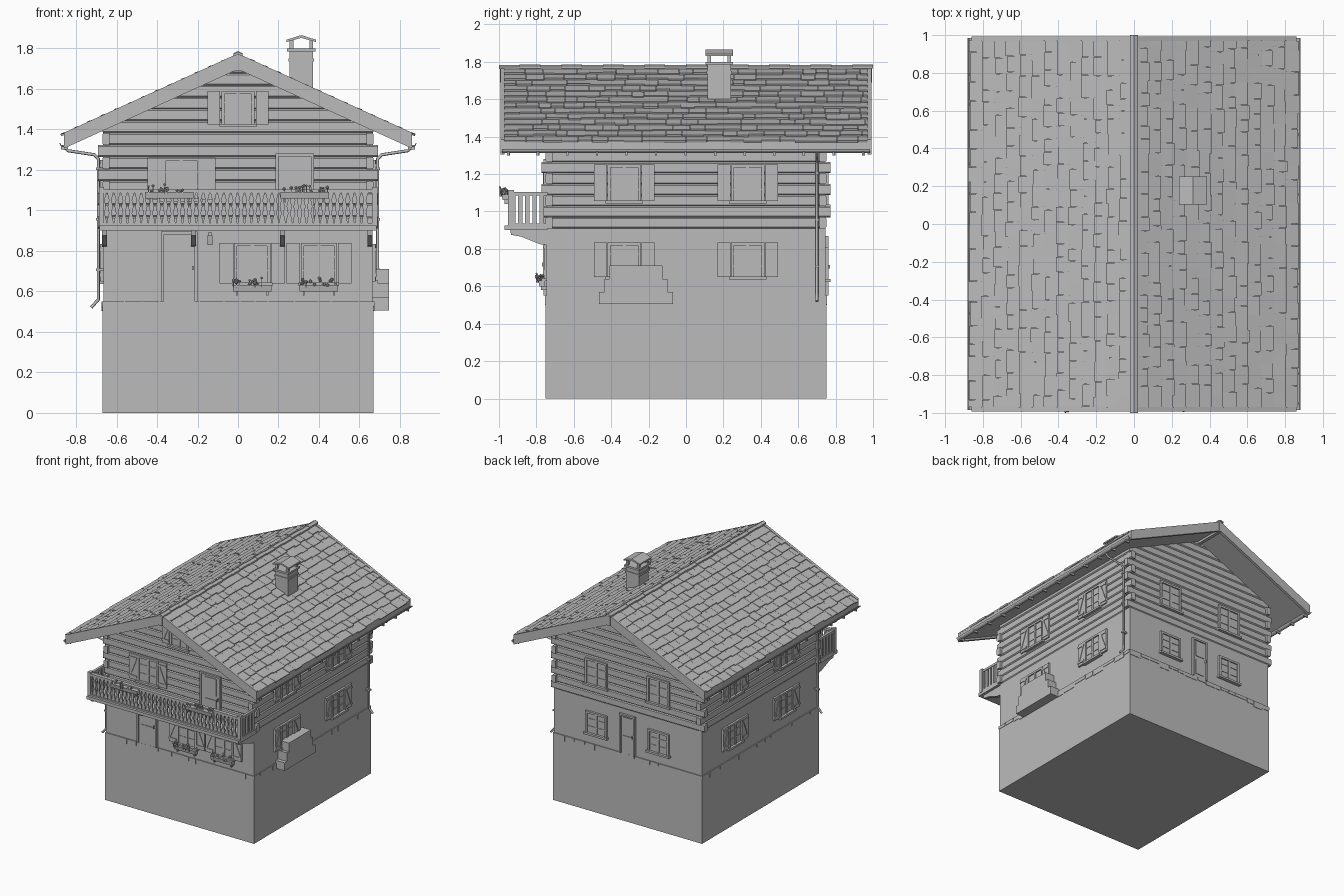
import bpy, bmesh, math, random
from mathutils import Matrix, Vector

random.seed(4)
if "Cube" in bpy.data.objects:
    bpy.data.objects.remove(bpy.data.objects["Cube"])

grey = bpy.data.materials.new("plain grey")
grey.use_nodes = True
grey.diffuse_color = (0.5, 0.5, 0.5, 1)
grey.node_tree.nodes["Principled BSDF"].inputs["Base Color"].default_value = grey.diffuse_color

parts = {}
I = Matrix.Identity(4)
HX, HY = 0.67, 0.75            # half width and half depth of the house
SLOPE, PEAK, EAVE = 0.455, 1.775, 0.86
FLOOR, UPPER = 0.55, 0.91      # storey levels


def part(name):
    return parts.setdefault(name, bmesh.new())


def box(name, lo, hi, M=I):
    lo, hi = Vector(lo), Vector(hi)
    T = Matrix.Translation((lo + hi) / 2) @ Matrix.Diagonal((*(hi - lo), 1))
    bmesh.ops.create_cube(part(name), size=1, matrix=M @ T)


def prism(name, pts, y0, y1, M=I):
    """Extrude an (x, z) outline along y."""
    bm = part(name)
    a, b = [[bm.verts.new(M @ Vector((x, y, z))) for x, z in pts] for y in (y0, y1)]
    bm.faces.new(a)
    bm.faces.new(b[::-1])
    for i in range(len(a)):
        j = (i + 1) % len(a)
        bm.faces.new((a[i], a[j], b[j], b[i]))


def tube(name, pts, r):
    cu = bpy.data.curves.new(name, "CURVE")
    cu.dimensions = "3D"
    cu.bevel_depth, cu.bevel_resolution, cu.use_fill_caps = r, 2, True
    sp = cu.splines.new("POLY")
    sp.points.add(len(pts) - 1)
    for p, co in zip(sp.points, pts):
        p.co = (*co, 1)
    cu.materials.append(grey)
    bpy.context.collection.objects.link(bpy.data.objects.new(name, cu))


# Wall frames: local x points outward, local y runs along the wall
def turn(deg):
    return Matrix.Rotation(math.radians(deg), 4, "Z")


SIDE, FRONT, BACK, FAR = turn(0), turn(-90), turn(90), turn(180)

# Base, ground floor and gabled core
box("foundation", (-HX, -HY, 0), (HX, HY, FLOOR))
box("ground_floor", (-HX + .005, -HY + .005, FLOOR - .02), (HX - .005, HY - .005, UPPER))
cx = HX - .012
core_top = PEAK - .045
prism("upper_core", [(-cx, UPPER - .02), (cx, UPPER - .02), (cx, core_top - SLOPE * cx),
                     (0, core_top), (-cx, core_top - SLOPE * cx)], -HY + .012, HY - .012)

# Stone edging round the top of the foundation
for M, D, half in ((SIDE, HX, HY), (FAR, HX, HY), (FRONT, HY, HX), (BACK, HY, HX)):
    u = -half
    while u < half - .03:
        w = min(random.uniform(.06, .14), half - u)
        box("stone_edging", (D - .01, u, FLOOR - random.uniform(.02, .05)), (D + .003, u + w - .004, FLOOR), M)
        u += w

# Log walls with alternating crossed ends
ROW = .059
for M, D, half, rows, odd in ((SIDE, HX, HY, 9, 1), (FAR, HX, HY, 9, 1), (FRONT, HY, HX, 14, 0), (BACK, HY, HX, 14, 0)):
    for i in range(rows):
        z, t = UPPER + i * ROW, UPPER + (i + 1) * ROW
        e = half + (.022 if i % 2 == odd and i < 8 else -.004)
        c = .007
        prism("log_walls", [(D - .035, z), (D - c, z), (D, z + c), (D, t - c), (D - c, t), (D - .035, t)], -e, e, M)
logs = part("log_walls")
for s in (-1, 1):
    bmesh.ops.bisect_plane(logs, geom=logs.verts[:] + logs.edges[:] + logs.faces[:],
                           plane_co=(0, 0, core_top), plane_no=(s * SLOPE, 0, 1), clear_outer=True)


def chevron(top, depth, reach):
    drop = SLOPE * reach
    return [(-reach, top - drop), (0, top), (reach, top - drop),
            (reach, top - drop - depth), (0, top - depth), (-reach, top - drop - depth)]


# Roof deck, verge boards, ridge beam
prism("roof_deck", chevron(PEAK - .012, .05, EAVE), -.975, .975)
for y in (-.992, .97):
    prism("verge_boards", chevron(PEAK, .078, EAVE), y, y + .022)
box("ridge_beam", (-.013, -.995, PEAK - .085), (.013, .995, PEAK - .01))

# Wooden shingles laid in overlapping rows
N, length = 13, math.hypot(EAVE, EAVE * SLOPE)
for M in (SIDE, FAR):
    R = M @ Matrix.Translation((0, 0, PEAK - .012)) @ Matrix.Rotation(math.atan(SLOPE), 4, "Y")
    for i in range(N):
        y, a = -.972, i * length / N
        while y < .97:
            w = min(random.uniform(.06, .13), .972 - y)
            end = a + length / N + random.uniform(0, .014)
            prism("shingles", [(a, 0), (end, 0), (end, random.uniform(.009, .014)), (a, .002)], y, y + w - .002, R)
            y += w

# Ridge caps
for i in range(18):
    y = -1 + i * 2 / 18
    prism("ridge_caps", chevron(PEAK + .008 + .004 * (i % 2), .012, .022), y, y + 2 / 18)

# Gutters with brackets, and downpipes
arc = [math.pi + k * math.pi / 6 for k in range(7)]
trough = [(.02 * math.cos(a), .02 * math.sin(a)) for a in arc] + [(.015 * math.cos(a), .015 * math.sin(a)) for a in arc[::-1]]
for M, y in ((SIDE, .7), (FAR, .71)):
    prism("gutters", [(EAVE + .002 + x, 1.333 + z) for x, z in trough], -.985, .985, M)
    for k in range(13):
        v = -.95 + k * .158
        box("gutter_brackets", (EAVE - .02, v - .006, 1.3), (EAVE + .015, v + .006, 1.322), M)
    run = [(.86, 1.315), (.84, 1.295), (.71, 1.275), (.69, 1.255), (.69, .56), (.725, .52)]
    tube("downpipe", [M @ Vector((x, y, z)) for x, z in run], .008)
    for z in (.7, .95, 1.2):
        box("pipe_clips", (HX - .01, y - .011, z), (.702, y + .011, z + .012), M)


# Windows, shutters and doors
def frame(name, M, D, u, z, w, h, depth=.012, bar=.016):
    for s in (-1, 1):
        c = u + s * (w / 2 - bar / 2)
        box(name, (D - .01, c - bar / 2, z), (D + depth, c + bar / 2, z + h), M)
    box(name, (D - .01, u - w / 2, z + h - bar), (D + depth, u + w / 2, z + h), M)


def window(M, D, u, z, w=.18, h=.2, shutters=True):
    box("window_panes", (D - .01, u - w / 2, z), (D + .002, u + w / 2, z + h), M)
    frame("window_frames", M, D, u, z, w, h)
    box("window_frames", (D, u - .008, z), (D + .009, u + .008, z + h), M)
    for k in (1, 2):
        zz = z + h * k / 3
        box("window_frames", (D, u - w / 2, zz - .003), (D + .006, u + w / 2, zz + .003), M)
    box("window_sills", (D - .01, u - w / 2 - .01, z - .008), (D + .022, u + w / 2 + .01, z + .008), M)
    for s in (-1, 1) if shutters else ():
        c, sw = u + s * (w / 2 + .037), w * .19
        box("shutters", (D - .005, c - sw, z + .005), (D + .01, c + sw, z + h), M)
        for zz in (z + .025, z + h - .035):
            box("shutters", (D, c - sw, zz), (D + .015, c + sw, zz + .014), M)
        T = M @ Matrix.Translation((D + .012, c, z + h / 2)) @ Matrix.Rotation(s * .38, 4, "X")
        box("shutters", (-.003, -.006, -h * .35), (.003, .006, h * .35), T)


def door(M, D, u, z, w, h):
    box("doors", (D - .015, u - w / 2, z), (D + .002, u + w / 2, z + h), M)
    frame("door_frames", M, D, u, z, w, h, .012, .014)
    for k in (0, 1):
        zz = z + .025 + k * h * .47
        box("doors", (D, u - w * .27, zz), (D + .007, u + w * .27, zz + h * .38), M)
    box("door_handles", (D, u + w * .35, z + h * .45), (D + .02, u + w * .39, z + h * .51), M)


for M in (SIDE, FAR):
    for u in (-.33, .33):
        window(M, HX, u, 1.05)
        window(M, HX, u, .645, h=.19)
for u in (-.28, .28):
    window(BACK, HY, u, 1.03, .2, .21, False)
    window(BACK, HY, u, .63, .19, .18, False)
door(BACK, HY, 0, FLOOR, .14, .32)
for u, z, w, h in ((.07, .635, .18, .205), (.4, .635, .18, .205), (-.28, 1.05, .19, .21), (0, 1.42, .165, .17)):
    window(FRONT, HY, u, z, w, h)
door(FRONT, HY, -.29, FLOOR, .18, .345)
door(FRONT, HY, .28, UPPER, .19, .37)

# Wall lamp beside the front door
box("wall_lamp", (HY - .01, -.148, .87), (HY + .03, -.128, .892), FRONT)
prism("wall_lamp", [(HY + .01, .83), (HY + .03, .83), (HY + .038, .875), (HY + .004, .875)], -.15, -.126, FRONT)

# Balcony floor, rails, shaped balusters and brackets
BX, BO = .685, .95
box("balcony_floor", (HY - .01, -BX, .9), (BO + .02, BX, .925), FRONT)
for z, t in ((.925, .012), (1.085, .018)):
    box("balcony_rails", (BO - .03, -BX, z), (BO, BX, z + t), FRONT)
    for u in (-BX, BX - .02):
        box("balcony_rails", (HY - .01, u, z), (BO, u + .02, z + t), FRONT)
waist = [(.016, .93), (.014, .955), (.006, .985), (.013, 1.02), (.006, 1.05), (.016, 1.09)]
baluster = [(-x, z) for x, z in waist] + waist[::-1]
for i in range(39):
    prism("front_balusters", [(-BX + .02 + i * .034 + x, z) for x, z in baluster], -BO + .006, -BO + .018)
for u in (-BX + .004, BX - .016):
    for k in range(5):
        v = HY + .01 + k * .038
        box("side_balusters", (v, u, .93), (v + .024, u + .012, 1.09), FRONT)
    box("balcony_posts", (BO - .03, u - .006, .92), (BO + .002, u + .02, 1.115), FRONT)
for u in (-.66, -.22, .22, .652):
    prism("balcony_brackets", [(HY - .02, .9), (BO - .01, .9), (BO - .015, .875), (BO - .07, .865),
                               (HY + .08, .845), (HY + .03, .825), (HY - .02, .82)], u - .012, u + .012, FRONT)


# Flower boxes with stems and blossoms
def flower_box(u, z, half, out):
    prism("flower_boxes", [(out, z), (out + .03, z), (out + .036, z + .032), (out, z + .032)], u - half, u + half, FRONT)
    for s in (-1, 1):
        box("flower_boxes", (out - .02, u + s * half * .8 - .004, z - .02), (out + .02, u + s * half * .8 + .004, z), FRONT)
    for k in range(16):
        p = (out + random.uniform(.0, .045), u + random.uniform(-half, half), z + random.uniform(.03, .068))
        box("flower_stems", (p[0] - .002, p[1] - .002, z + .02), (p[0] + .002, p[1] + .002, p[2]), FRONT)
        bmesh.ops.create_icosphere(part("blossoms"), subdivisions=1, radius=random.uniform(.006, .01),
                                   matrix=FRONT @ Matrix.Translation(p))


for u in (-.34, .33):
    flower_box(u, 1.06, .12, BO)
for u in (.07, .4):
    flower_box(u, .6, .095, HY + .004)

# Stepped stone block against the side wall
for y0, y1, z0, z1 in ((-.465, -.07, .505, .57), (-.435, -.1, .57, .64), (-.41, -.125, .64, .71)):
    box("stepped_block", (HX - .02, y0, z0), (.745, y1, z1))

# Chimney with collar, slab, legs and small pitched cap
X0, X1, Y0, Y1 = .255, .37, .115, .24
for lo, hi, g in ((1.55, 1.785, 0), (1.735, 1.75, .006), (1.785, 1.8, .012)):
    box("chimney", (X0 - g, Y0 - g, lo), (X1 + g, Y1 + g, hi))
for x in (X0, X1 - .018):
    for y in (Y0, Y1 - .018):
        box("chimney_legs", (x, y, 1.8), (x + .018, y + .018, 1.845))
mid = (X0 + X1) / 2
prism("chimney_cap", [(mid - .073, 1.832), (mid, 1.852), (mid + .073, 1.832), (mid + .073, 1.843),
                      (mid, 1.866), (mid - .073, 1.843)], Y0 - .012, Y1 + .012)

# Turn every part into an object
for name, bm in parts.items():
    bmesh.ops.recalc_face_normals(bm, faces=bm.faces[:])
    me = bpy.data.meshes.new(name)
    bm.to_mesh(me)
    bm.free()
    me.materials.append(grey)
    bpy.context.collection.objects.link(bpy.data.objects.new(name, me))
